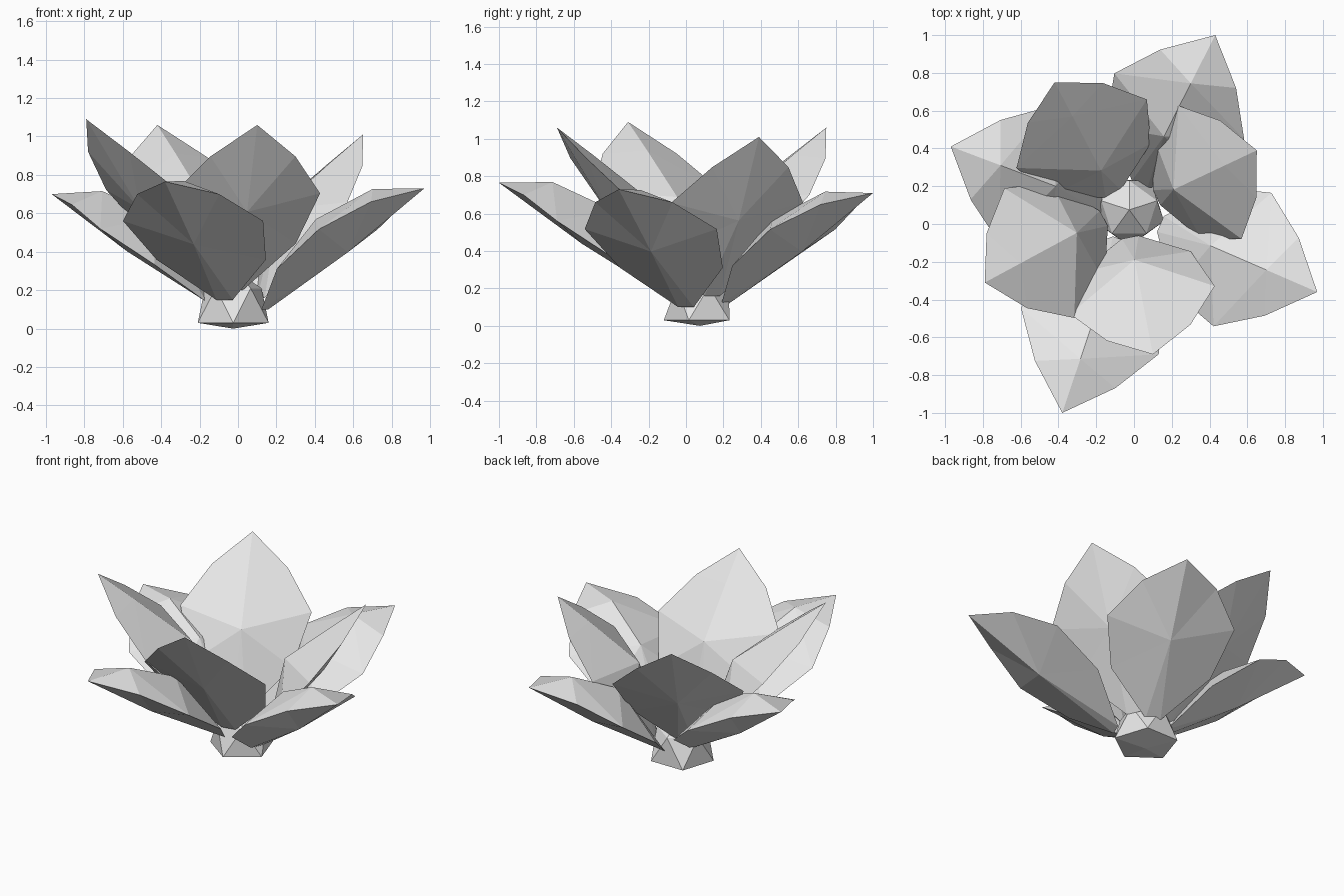
import bpy, bmesh, math
from mathutils import Vector

cube = bpy.data.objects.get("Cube")
if cube:
    bpy.data.objects.remove(cube, do_unlink=True)

mat = bpy.data.materials.new("pale_grey")
mat.use_nodes = True
colour = (0.8, 0.8, 0.8, 1)
mat.diffuse_color = colour
mat.node_tree.nodes["Principled BSDF"].inputs["Base Color"].default_value = colour


def finish(name, bm):
    bmesh.ops.recalc_face_normals(bm, faces=bm.faces[:])
    mesh = bpy.data.meshes.new(name)
    bm.to_mesh(mesh)
    bm.free()
    mesh.materials.append(mat)
    obj = bpy.data.objects.new(name, mesh)
    bpy.context.collection.objects.link(obj)
    return obj


# Petal points: along its length, sideways, height towards the inside
LENGTH = 1.09
OUTER = dict(
    half=[(0, 0.045, 0.0), (0.28, 0.30, 0.06), (0.62, 0.385, 0.072), (0.885, 0.225, 0.06)],
    ridge=[(0.50, 0, 0.22), (0.85, 0, 0.165)], back=(0.55, 0, -0.025))
INNER = dict(
    half=[(0, 0.045, 0.0), (0.28, 0.30, 0.035), (0.62, 0.39, 0.025), (0.885, 0.225, -0.003)],
    ridge=[(0.46, 0, 0.18), (0.85, 0, 0.072)], back=(0.55, 0, -0.045))


def petal(name, base, tip, half, ridge, back):
    """Closed petal: a shallow fan outside and a raised ridge inside."""
    base, tip = Vector(base), Vector(tip)
    along = (tip - base).normalized()
    side = Vector((-along.y, along.x, 0)).normalized()
    up = along.cross(side)
    stretch = (tip - base).length / LENGTH
    outline = half + [(LENGTH, 0, 0)] + [(u, -s, n) for u, s, n in reversed(half)]
    bm = bmesh.new()

    def place(p):
        return bm.verts.new(base + along * p[0] * stretch + side * p[1] + up * p[2])

    heel, low, high = place(back), place(ridge[0]), place(ridge[1])
    rim = [place(p) for p in outline]
    for i, v in enumerate(rim):
        bm.faces.new((heel, rim[i - 1], v))
        # The four rim edges around the tip meet the upper ridge point
        bm.faces.new((high if 3 <= i <= 6 else low, v, rim[i - 1]))
    for widest in (rim[2], rim[6]):
        bm.faces.new((widest, low, high))
    return finish(name, bm)


# Low, spreading outer petals
for name, base, tip in [
        ("left", (0.14, 0.0, 0.10), (0.97, -0.36, 0.73)),
        ("back", (0.03, 0.21, 0.12), (0.43, 1.0, 0.71)),
        ("right", (-0.15, 0.10, 0.14), (-0.97, 0.41, 0.70)),
        ("front", (-0.07, -0.08, 0.15), (-0.38, -1.0, 0.765))]:
    petal("outer_petal_" + name, base, tip, **OUTER)

# Steeper inner petals
for name, base, tip in [
        ("front", (-0.02, -0.07, 0.20), (0.10, -0.69, 1.06)),
        ("right", (-0.16, 0.03, 0.20), (-0.79, -0.31, 1.09)),
        ("back", (-0.11, 0.16, 0.19), (-0.42, 0.75, 1.06)),
        ("left", (0.12, 0.14, 0.16), (0.65, 0.39, 1.01))]:
    petal("inner_petal_" + name, base, tip, **INNER)

# Faceted core: two staggered five-sided rings closed by points
bm = bmesh.new()
cx, cy = -0.025, 0.075


def ring(radius, z, start):
    return [bm.verts.new((cx + radius * math.cos(start + k * math.tau / 5),
                          cy + radius * math.sin(start + k * math.tau / 5), z))
            for k in range(5)]


lower = ring(0.194, 0.03, -math.pi / 2)
upper = ring(0.155, 0.21, -math.pi / 2 + math.pi / 5)
bottom = bm.verts.new((cx, cy, 0))
top = bm.verts.new((cx, cy, 0.31))
for k in range(5):
    j = (k + 1) % 5
    bm.faces.new((bottom, lower[j], lower[k]))
    bm.faces.new((lower[k], lower[j], upper[k]))
    bm.faces.new((lower[j], upper[j], upper[k]))
    bm.faces.new((upper[k], upper[j], top))
finish("core", bm)
